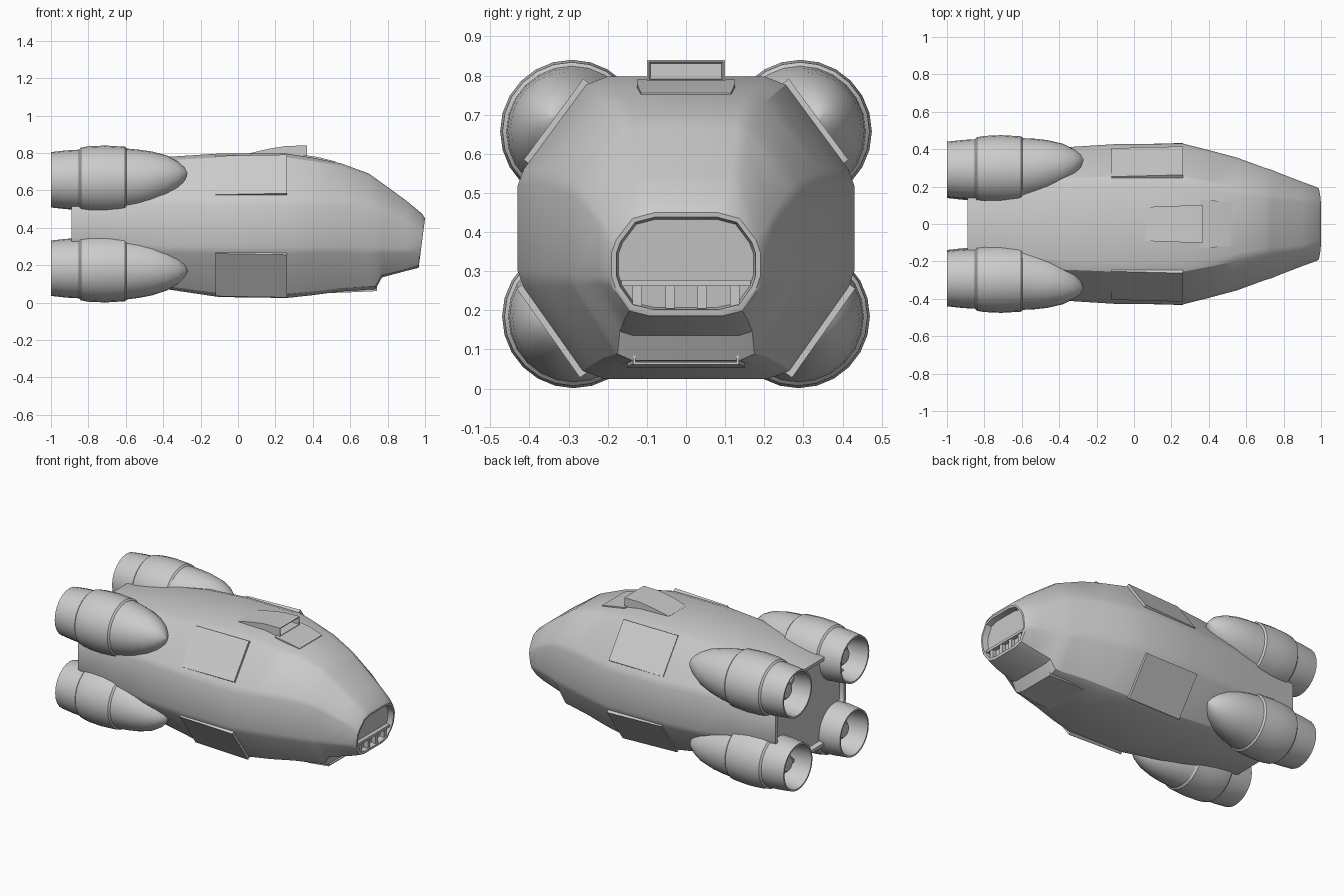
import bpy, bmesh, math
from mathutils import Vector

if "Cube" in bpy.data.objects:
    bpy.data.objects.remove(bpy.data.objects["Cube"])


def loft(name, rings, sink=(), mirror=False):
    """Skin rings of points; sink = (ring end, rim, depth in x) recessed caps."""
    bm = bmesh.new()
    vs = [[bm.verts.new(p) for p in r] for r in rings]
    n = len(vs[0])
    for a, b in zip(vs, vs[1:]):
        for i in range(n):
            j = (i + 1) % n
            bm.faces.new((a[i], a[j], b[j], b[i]))
    caps = [bm.faces.new(vs[0]), bm.faces.new(vs[-1])]
    bmesh.ops.recalc_face_normals(bm, faces=bm.faces[:])
    for end, rim, depth in sink:
        f = caps[end]
        bmesh.ops.inset_region(bm, faces=[f], thickness=rim)
        bmesh.ops.inset_region(bm, faces=[f], thickness=0.006)
        bmesh.ops.translate(bm, verts=f.verts[:], vec=(depth, 0, 0))
    me = bpy.data.meshes.new(name)
    bm.to_mesh(me)
    bm.free()
    ob = bpy.data.objects.new(name, me)
    bpy.context.collection.objects.link(ob)
    if mirror:
        m = ob.modifiers.new("Mirror", 'MIRROR')
        m.use_axis = (False, True, False)
    return ob


def section(x, a, zt, w, zs, zl, b, zb, rnd=0.08, tilt=0.0):
    """Octagonal hull section with softened corners."""
    c = [(a, zt), (w, zs), (w, zl), (b, zb), (-b, zb), (-w, zl), (-w, zs), (-a, zt)]
    out = []
    for i, p in enumerate(c):
        p = Vector(p)
        for q in (c[i - 1], c[(i + 1) % 8]):
            s = p.lerp(Vector(q), rnd)
            out.append((x + tilt * (s.y - zt), s.x, s.y))
    return out


def rect(x, hw, z0, z1, y=0.0):
    return [(x, y - hw, z0), (x, y + hw, z0), (x, y + hw, z1), (x, y - hw, z1)]


# Main hull: x, top half width, top z, half width, shoulder z, lower z, bottom half width, bottom z
stations = [
    (-0.89, .17, .70, .36, .52, .33, .17, .13),
    (-0.60, .20, .75, .385, .54, .30, .20, .09),
    (-0.37, .23, .78, .41, .55, .28, .23, .07),
    (-0.10, .24, .797, .427, .54, .28, .25, .03),
    (0.26, .24, .797, .43, .54, .28, .25, .025),
    (0.40, .215, .775, .395, .54, .28, .23, .04),
    (0.55, .185, .745, .355, .54, .28, .20, .06),
    (0.70, .155, .69, .30, .52, .275, .17, .07),
    (0.735, .15, .665, .29, .51, .275, .165, .072),
    (0.77, .147, .64, .275, .50, .275, .16, .135),
    (0.90, .135, .545, .225, .43, .275, .15, .17),
]
rings = [section(*s) for s in stations]
rings.append(section(0.985, .13, .475, .197, .375, .27, .135, .186, 0.15, 0.07))
rings.append(section(1.0, .125, .45, .19, .365, .27, .132, .19, 0.18, 0.13))
loft("hull", rings, sink=[(1, 0.012, -0.035), (0, 0.02, 0.03)])

# Nose intake: ledge and dividers along the lower edge
loft("nose_ledge", [rect(0.93, .165, .262, .278), rect(0.968, .165, .262, .278)])
for i, y in enumerate((-.125, -.04, .04, .125)):
    loft(f"nose_divider_{i}", [rect(0.92, .012, .205, .27, y), rect(0.963, .012, .205, .27, y)])

# Armour plates on the chamfers, thicker toward the front
def plate(name, inner, outer, x0, x1, t0, t1):
    p, q = Vector(inner), Vector(outer)
    d = (q - p).normalized()
    nrm = Vector((-d.y, d.x))
    if nrm.x < 0:
        nrm = -nrm
    rs = []
    for x, t in ((x0, t0), (x1, t1)):
        c = [p - nrm * .03, p + nrm * t, q + nrm * t, q - nrm * .03]
        rs.append([(x, v.x, v.y) for v in c])
    loft(name, rs, mirror=True)


plate("upper_armour_plate", (.25, .782), (.402, .575), -0.12, 0.262, .004, .016)
plate("lower_armour_plate", (.258, .037), (.42, .265), -0.12, 0.262, .004, .016)

# Dorsal scoop with open front, and its base plate
loft("dorsal_scoop", [rect(0.06, .09, .77, .798), rect(0.16, .095, .77, .822),
                      rect(0.26, .098, .77, .838), rect(0.37, .1, .785, .84)],
     sink=[(1, 0.007, -0.08)])
loft("scoop_base", [rect(0.35, .125, .74, .79), rect(0.43, .125, .73, .778),
                    rect(0.52, .115, .72, .755)])

# Chin intake lip under the nose
loft("chin_intake", [rect(0.50, .15, .052, .12), rect(0.62, .15, .056, .12),
                     rect(0.742, .135, .062, .125)], sink=[(1, 0.008, -0.04)])

# Engine pods: x, radius, outward drift, vertical drift; ends in the hollow nozzle
profile = [
    (-.27, .002, .05, .035), (-.285, .035, .045, .03), (-.32, .073, .035, .025),
    (-.38, .112, .025, .018), (-.46, .141, .015, .01), (-.53, .157, .007, .004),
    (-.595, .167, 0, 0), (-.605, .177, 0, 0), (-.71, .183, 0, 0), (-.80, .179, 0, 0),
    (-.84, .172, 0, 0), (-.85, .161, 0, 0), (-.92, .157, 0, 0), (-1.0, .148, 0, 0),
    (-1.0, .138, 0, 0), (-.85, .122, 0, 0), (-.85, .085, 0, 0), (-.90, .072, 0, 0),
    (-.93, .045, 0, 0), (-.94, .002, 0, 0),
]
SIDES = 24
for name, cy, cz, up in (("upper_engine", .292, .657, 1), ("lower_engine", .287, .184, -0.4)):
    rs = []
    for x, r, dy, dz in profile:
        rs.append([(x, cy + dy + r * math.cos(2 * math.pi * k / SIDES),
                    cz + up * dz + r * math.sin(2 * math.pi * k / SIDES))
                   for k in range(SIDES)])
    loft(name, rs, mirror=True)

# Soft shading with crisp creases
bpy.ops.object.select_all(action='SELECT')
bpy.context.view_layer.objects.active = bpy.context.selected_objects[0]
bpy.ops.object.shade_smooth_by_angle(angle=math.radians(28))
